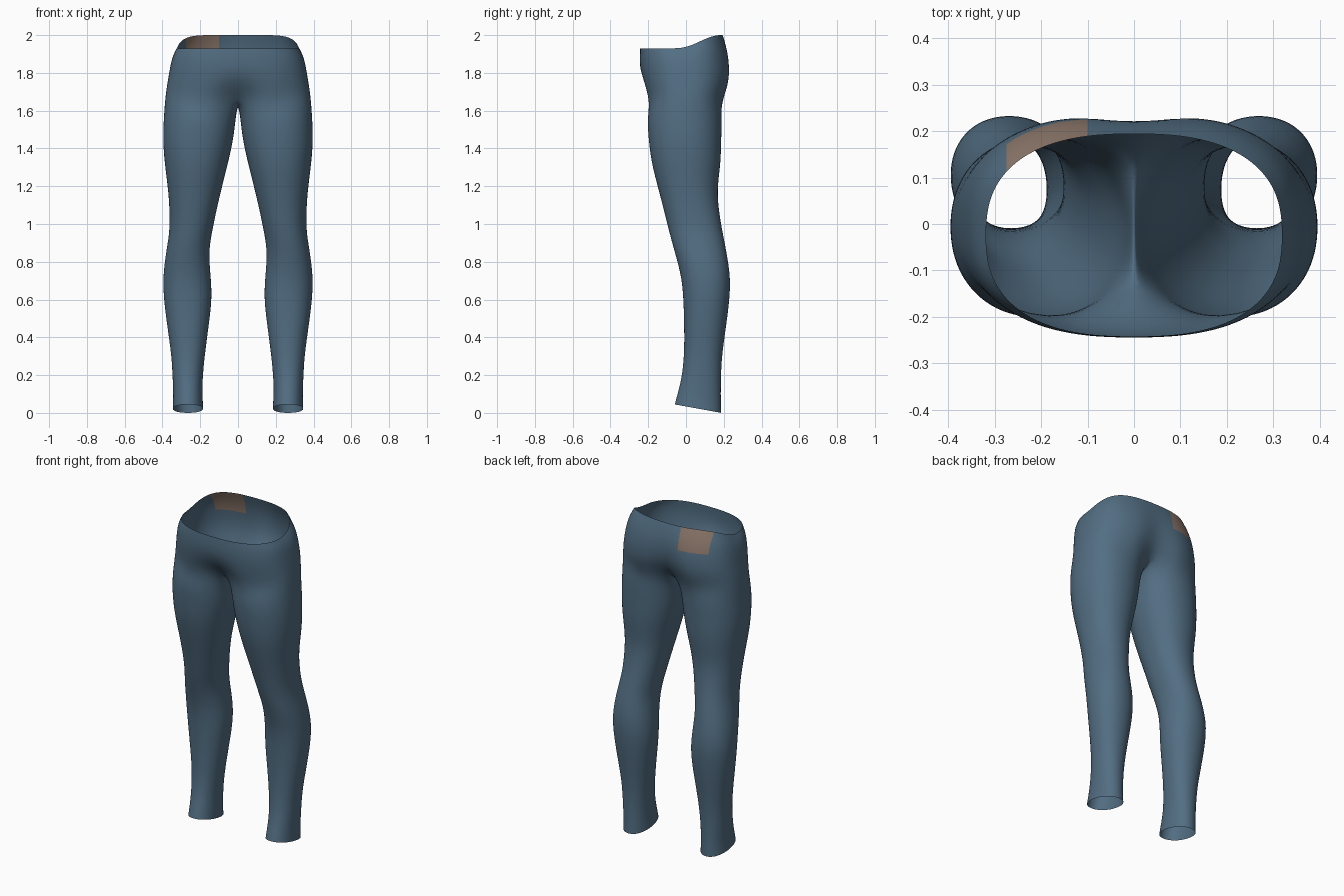
import bpy, bmesh, math

if "Cube" in bpy.data.objects:
    bpy.data.objects.remove(bpy.data.objects["Cube"])

N = 24          # points around a leg
ARC = 21        # points of the half hip, front centre to back centre

def material(name, rgb):
    m = bpy.data.materials.new(name)
    m.diffuse_color = (*rgb, 1)
    m.use_nodes = True
    m.node_tree.nodes["Principled BSDF"].inputs["Base Color"].default_value = m.diffuse_color
    return m

def spow(v, p):
    return math.copysign(abs(v) ** p, v)

def smooth(t):
    t = max(0.0, min(1.0, t))
    return t * t * (3 - 2 * t)

# hip sections: z front, z back, half width, y front, y back, front dent, back dent
HIPS = [
    (1.930, 2.000, 0.320, -0.243, 0.195, 0.000, 0.000),
    (1.885, 1.925, 0.348, -0.246, 0.225, 0.000, 0.008),
    (1.820, 1.835, 0.362, -0.245, 0.242, 0.000, 0.020),
    (1.745, 1.745, 0.375, -0.232, 0.240, 0.020, 0.040),
    (1.670, 1.670, 0.386, -0.214, 0.215, 0.075, 0.070),
]
# seam under the crotch, back to front: y, z
SEAM = [(0.08, 1.650), (0.0, 1.632), (-0.08, 1.645)]
# leg sections: z, x inner, x outer, y front, y back, rise of the front edge
LEGS = [
    (1.570, 0.010, 0.394, -0.208, 0.192, 0.0),
    (1.450, 0.022, 0.400, -0.200, 0.188, 0.0),
    (1.320, 0.052, 0.390, -0.184, 0.186, 0.0),
    (1.180, 0.088, 0.370, -0.146, 0.164, 0.0),
    (1.050, 0.118, 0.362, -0.112, 0.178, 0.0),
    (0.950, 0.138, 0.364, -0.088, 0.196, 0.0),
    (0.850, 0.155, 0.382, -0.060, 0.216, 0.0),
    (0.720, 0.143, 0.399, -0.024, 0.237, 0.0),
    (0.600, 0.136, 0.394, -0.014, 0.232, 0.0),
    (0.450, 0.156, 0.374, -0.010, 0.212, 0.0),
    (0.300, 0.176, 0.352, -0.010, 0.190, 0.0),
    (0.170, 0.188, 0.346, -0.024, 0.185, 0.01),
    (0.070, 0.187, 0.343, -0.046, 0.185, 0.03),
    (0.000, 0.184, 0.346, -0.060, 0.187, 0.045),
]

bm = bmesh.new()

def hip_arc(zf, zb, a, yf, yb, df, db):
    cy, b = (yf + yb) / 2, (yb - yf) / 2
    ring = []
    for i in range(ARC):
        p = math.pi * i / (ARC - 1)
        x = 0.0 if i in (0, ARC - 1) else a * math.sin(p) ** 0.8
        y = cy - b * spow(math.cos(p), 0.8)
        g = math.exp(-(x / 0.09) ** 2)
        z = zf + (zb - zf) * smooth((y + 0.04) / 0.22)
        y += g * (df if y < cy else -db)
        ring.append(bm.verts.new((x, y, z)))
    return ring

def leg_ring(z, xi, xo, yf, yb, rise):
    cx, cy = (xi + xo) / 2, (yf + yb) / 2
    a, b = (xo - xi) / 2, (yb - yf) / 2
    ring = []
    for i in range(N):
        t = 2 * math.pi * (i - 4) / N
        s, c = spow(math.sin(t), 0.93), spow(math.cos(t), 0.93)
        ring.append(bm.verts.new((cx + a * s, cy - b * c, z + rise * (1 + c) / 2)))
    return ring

def bridge(r1, r2, closed):
    n = len(r1)
    for i in range(n if closed else n - 1):
        j = (i + 1) % n
        bm.faces.new((r1[i], r2[i], r2[j], r1[j]))

# half of the trousers: hip arcs, then the leg
arcs = [hip_arc(*h) for h in HIPS]
for u, l in zip(arcs, arcs[1:]):
    bridge(u, l, False)
rings = [arcs[-1] + [bm.verts.new((0, y, z)) for y, z in SEAM]]
rings += [leg_ring(*l) for l in LEGS]
for u, l in zip(rings, rings[1:]):
    bridge(u, l, True)
bmesh.ops.recalc_face_normals(bm, faces=bm.faces)
if sum(f.normal.x * (f.calc_center_median().x - 0.25) for f in bm.faces) < 0:
    bmesh.ops.reverse_faces(bm, faces=bm.faces)
half = bpy.data.meshes.new("trousers_half")
bm.to_mesh(half)
bm.free()

# mirror and smooth
obj = bpy.data.objects.new("trousers", half)
bpy.context.collection.objects.link(obj)
mir = obj.modifiers.new("mirror", 'MIRROR')
mir.use_clip = True
sub = obj.modifiers.new("subdivide", 'SUBSURF')
sub.levels = sub.render_levels = 2
deps = bpy.context.evaluated_depsgraph_get()
mesh = bpy.data.meshes.new_from_object(obj.evaluated_get(deps))
obj.modifiers.clear()
obj.data = mesh

# cut the back patch into the cloth under the waistband edge
mesh.materials.clear()
mesh.materials.append(material("denim blue", (0.085, 0.155, 0.225)))
mesh.materials.append(material("patch brown", (0.27, 0.19, 0.15)))
X0, X1, Z0 = -0.275, -0.10, 1.868
bm = bmesh.new()
bm.from_mesh(mesh)
for co, no in (((X0, 0, 0), (1, 0, 0)), ((X1, 0, 0), (1, 0, 0)), ((0, 0, Z0), (0, 0, 1))):
    near = [f for f in bm.faces if f.calc_center_median().y > 0.03
            and f.calc_center_median().z > 1.8 and f.calc_center_median().x < 0]
    geom = near + list({e for f in near for e in f.edges}) + list({v for f in near for v in f.verts})
    bmesh.ops.bisect_plane(bm, geom=geom, plane_co=co, plane_no=no, dist=1e-5)
for f in bm.faces:
    c = f.calc_center_median()
    f.smooth = True
    f.material_index = int(X0 < c.x < X1 and c.y > 0.03 and c.z > Z0)
bm.to_mesh(mesh)
bm.free()
